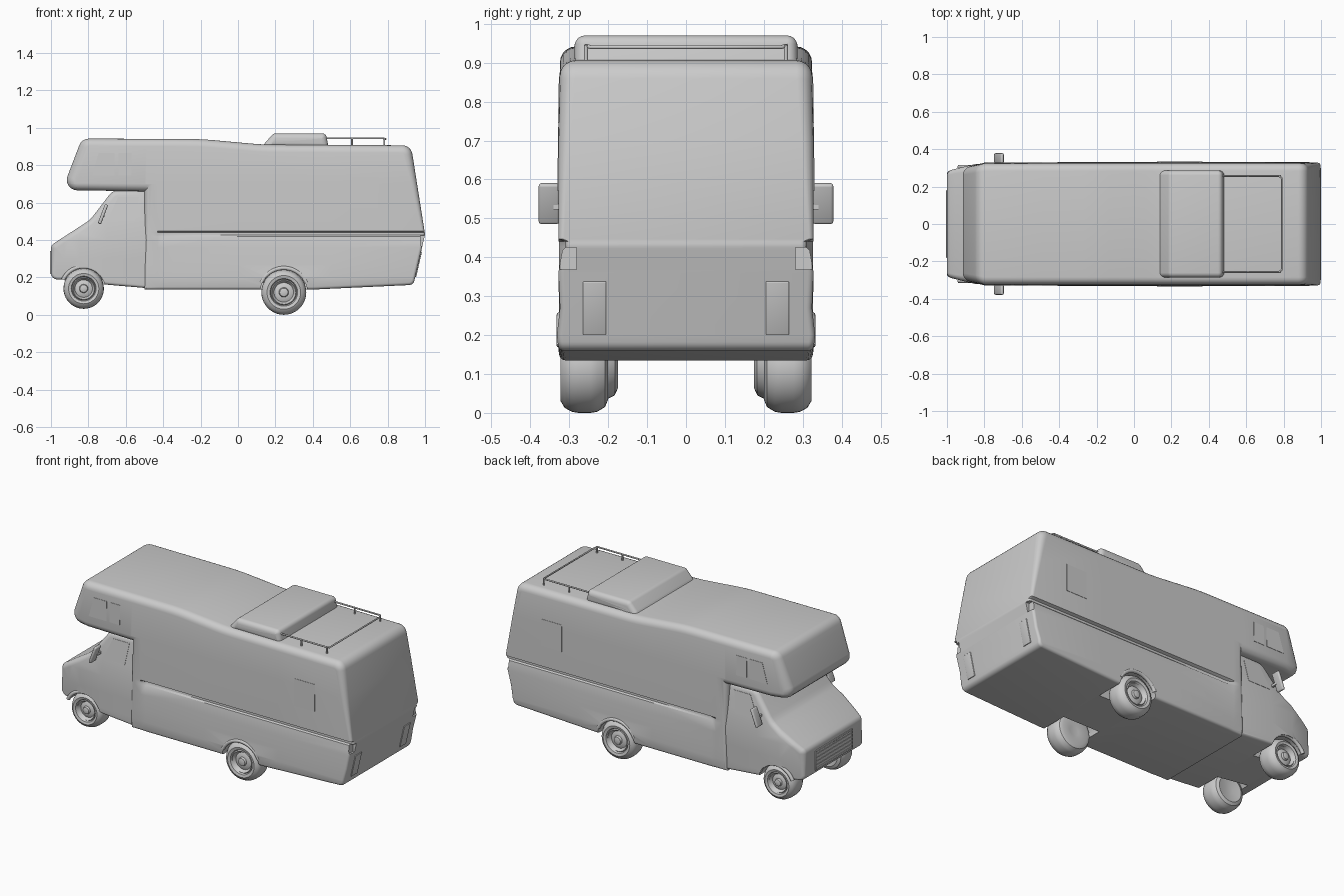
import bpy, bmesh, math
from mathutils import Vector, Matrix

if "Cube" in bpy.data.objects:
    bpy.data.objects.remove(bpy.data.objects["Cube"])

grey = bpy.data.materials.new("body_grey")
grey.diffuse_color = (0.6, 0.6, 0.6, 1)
grey.use_nodes = True
grey.node_tree.nodes["Principled BSDF"].inputs["Base Color"].default_value = grey.diffuse_color


def finish(name, bm):
    bmesh.ops.recalc_face_normals(bm, faces=bm.faces[:])
    me = bpy.data.meshes.new(name)
    bm.to_mesh(me)
    bm.free()
    me.materials.append(grey)
    ob = bpy.data.objects.new(name, me)
    bpy.context.collection.objects.link(ob)
    return ob


def rounded(prof):
    """Turn (x, z, radius) corners into a smooth closed outline."""
    out = []
    for i, (x, z, r) in enumerate(prof):
        p = Vector((x, z))
        a = (Vector(prof[i - 1][:2]) - p).normalized()
        c = (Vector(prof[(i + 1) % len(prof)][:2]) - p).normalized()
        turn = math.pi - a.angle(c)
        if r == 0 or turn < 0.01:
            out.append(p)
            continue
        t = r * math.tan(turn / 2)
        p0, p1 = p + a * t, p + c * t
        mid = p + (a + c).normalized() * (r / math.cos(turn / 2))
        n = 7 if turn > 0.6 else 4
        a0 = p0 - mid
        ang = a0.angle_signed(p1 - mid)
        for k in range(n):
            out.append(mid + Matrix.Rotation(-ang * k / (n - 1), 2) @ a0)
    return out


def solid(name, prof, bev, warp, xcuts=(), zcuts=()):
    """Clockwise side profile, rounded towards both flanks; warp gives the half width."""
    pts = rounded(prof)
    n, steps = len(pts), 5
    norms = []
    for i, p in enumerate(pts):
        d0, d1 = (p - pts[i - 1]).normalized(), (pts[(i + 1) % n] - p).normalized()
        n0, n1 = Vector((d0.y, -d0.x)), Vector((d1.y, -d1.x))
        m = n0 + n1
        norms.append(m * (2 / m.length_squared))
    bm = bmesh.new()
    rings = []
    for s in (-1, 1):
        side = []
        for k in range(steps + 1):
            t = math.pi / 2 * k / steps
            ring = []
            for p, m in zip(pts, norms):
                b = bev(p.y)
                q = p + m * b * (1 - math.cos(t))
                ring.append(bm.verts.new((q.x, s * (1 - (b - b * math.sin(t)) / 0.325), q.y)))
            side.append(ring)
        rings += side[::-1] if s < 0 else side
    for r0, r1 in zip(rings, rings[1:]):
        for i in range(n):
            j = (i + 1) % n
            bm.faces.new((r0[i], r0[j], r1[j], r1[i]))
    bm.faces.new(rings[0])
    bm.faces.new(rings[-1])
    for axis, cuts in ((0, xcuts), (2, zcuts)):
        for c in cuts:
            co, no = Vector((0, 0, 0)), Vector((0, 0, 0))
            co[axis], no[axis] = c, 1
            bmesh.ops.bisect_plane(bm, geom=bm.verts[:] + bm.edges[:] + bm.faces[:],
                                   plane_co=co, plane_no=no)
    for v in bm.verts:
        v.co.y *= warp(v.co.x, v.co.z)
    return finish(name, bm)


def lerp(table, v):
    if v <= table[0][0]:
        return table[0][1]
    for (a, fa), (b, fb) in zip(table, table[1:]):
        if v <= b:
            return fa + (fb - fa) * (v - a) / (b - a)
    return table[-1][1]


def box(name, loc, size, rot_y=0.0, bevel=0.0):
    bm = bmesh.new()
    bmesh.ops.create_cube(bm, size=1)
    bmesh.ops.scale(bm, vec=size, verts=bm.verts)
    if bevel:
        bmesh.ops.bevel(bm, geom=bm.edges[:], offset=bevel, segments=3, profile=0.5, affect='EDGES')
    bmesh.ops.transform(bm, matrix=Matrix.Translation(loc) @ Matrix.Rotation(rot_y, 4, 'Y'), verts=bm.verts)
    return finish(name, bm)


def lathe(name, prof, x, z, sign, n=40):
    """Spin (radius, y) points round a cross axle."""
    bm = bmesh.new()
    rings = [[bm.verts.new((x + r * math.cos(2 * math.pi * i / n), sign * y,
                            z + r * math.sin(2 * math.pi * i / n))) for i in range(n)] for r, y in prof]
    for a, b in zip(rings, rings[1:]):
        for i in range(n):
            bm.faces.new((a[i], a[(i + 1) % n], b[(i + 1) % n], b[i]))
    bm.faces.new(rings[0])
    bm.faces.new(rings[-1])
    return finish(name, bm)


def tube(name, pts, r):
    cu = bpy.data.curves.new(name, 'CURVE')
    cu.dimensions, cu.bevel_depth, cu.bevel_resolution, cu.use_fill_caps = '3D', r, 3, True
    sp = cu.splines.new('POLY')
    sp.points.add(len(pts) - 1)
    for p, co in zip(sp.points, pts):
        p.co = (*co, 1)
    cu.materials.append(grey)
    bpy.context.collection.objects.link(bpy.data.objects.new(name, cu))


def panel(name, pts, width):
    """Thin plate lying on both flanks."""
    for s in (-1, 1):
        bm = bmesh.new()
        lo = [bm.verts.new((x, s * (width(x, z) - 0.003), z)) for x, z in pts]
        hi = [bm.verts.new((x, s * (width(x, z) + 0.002), z)) for x, z in pts]
        bm.faces.new(lo)
        bm.faces.new(hi)
        for i in range(len(pts)):
            j = (i + 1) % len(pts)
            bm.faces.new((lo[i], lo[j], hi[j], hi[i]))
        finish(name, bm)


def cut(ob, cutter):
    mod = ob.modifiers.new("cut", 'BOOLEAN')
    mod.operation, mod.object, mod.solver = 'DIFFERENCE', cutter, 'EXACT'
    bpy.context.view_layer.objects.active = ob
    bpy.ops.object.modifier_apply(modifier=mod.name)
    bpy.data.objects.remove(cutter)


# Coach with over-cab bunk, side groove and flared skirt
SKIRT = [(.13, .324), (.2, .332), (.27, .324), (.36, .328), (.418, .318), (.426, .310),
         (.44, .310), (.447, .328), (.7, .328), (.95, .323)]


def coach_w(x, z):
    plain = lerp([(.13, .322), (.2, .326), (.7, .328), (.95, .323)], z)
    f = min(1, max(0, (x + .43) / .03))
    return plain + (lerp(SKIRT, z) - plain) * f - .03 * max(0, (-.80 - x) / .12)


coach = solid("coach_body", [
    (-.94, .667, .055), (-.835, .942, .055), (-.2, .94, 1.5), (.13, .91, 1.5), (.925, .906, .055),
    (1.0, .43, .03), (.938, .16, .03), (.4, .135, 0), (-.5, .135, 0), (-.5, .66, 0)],
    lambda z: .04 if z > .6 else .015, coach_w,
    (-.86, -.80, -.49, -.43, -.40, 0, .5), (.2, .27, .36, .418, .426, .44, .447, .7))


# Cab with sloping bonnet and windscreen
def cab_w(x, z):
    return lerp([(.15, .315), (.4, .32), (.67, .285)], z) - .035 * max(0, (-.85 - x) / .15)


cab = solid("cab_body", [
    (-1.0, .19, .035), (-1.0, .372, .035), (-.79, .508, .15), (-.67, .665, .06),
    (-.42, .665, 0), (-.42, .137, 0), (-.69, .16, 0), (-.92, .188, 0)],
    lambda z: .028 if z > .25 else .015, cab_w, (-.93, -.85, -.7), (.2, .3, .4, .5, .58))

# Wheels, wheel wells and arch lips
for name, x, z, r, yi, yo, body, lip in (("front", -.825, .14, .108, .175, .30, cab, .305),
                                         ("rear", .245, .12, .12, .20, .322, coach, .322)):
    k = r / .12
    prof = [(.03 * k, yi + .01), (.085 * k, yi), (.105 * k, yi + .008), (.117 * k, yi + .028), (r, yi + .045),
            (r, yo - .045), (.117 * k, yo - .028), (.107 * k, yo - .01), (.09 * k, yo), (.074 * k, yo - .004),
            (.069 * k, yo - .014), (.064 * k, yo - .008), (.052 * k, yo - .026), (.034 * k, yo - .018),
            (.026 * k, yo - .018), (.022 * k, yo - .006), (.012 * k, yo - .003)]
    for s in (-1, 1):
        lathe(name + "_wheel", prof, x, z, s)
        cut(body, lathe("well_cutter", [(r + .006, .15), (r + .006, .4)], x, z, s))
        arc = [math.radians(a) for a in range(24, 157, 6)]
        tube(name + "_arch_lip", [(x + (r + .012) * math.cos(a), s * lip, z + (r + .01) * math.sin(a))
                                  for a in arc], .011)

# Recessed corner lamps and lower tail lamps at the rear
slope = math.atan2(.062, .27)
for s in (-1, 1):
    cut(coach, box("notch_cutter", (1.0, s * .303, .397), (.05, .042, .056)))
    box("tail_lamp", (.962, s * .235, .27), (.012, .06, .14), slope, .003)

# Roof pod
solid("roof_pod", [(.125, .89, 0), (.145, .92, .03), (.19, .97, .03), (.47, .97, .025), (.485, .89, 0)],
      lambda z: .03, lambda x, z: .287)

# Roof rack rails and posts
tube("rack_rail", [(.47, -.257, .944), (.775, -.257, .944), (.79, -.245, .94),
                   (.79, .245, .94), (.775, .257, .944), (.47, .257, .944)], .005)
for s in (-1, 1):
    for x in (.61, .782):
        tube("rack_post", [(x, s * .257, .9), (x, s * .257, .946)], .005)

# Door mirrors
for s in (-1, 1):
    box("door_mirror", (-.722, s * .352, .538), (.018, .053, .11), .36, .007)
    box("mirror_arm", (-.72, s * .31, .53), (.012, .06, .014))

# Windows
panel("bunk_window", [(-.78, .745), (-.66, .745), (-.66, .865), (-.745, .865)], coach_w)
panel("bunk_window", [(-.64, .745), (-.57, .745), (-.57, .865), (-.64, .865)], coach_w)
panel("rear_window", [(.61, .57), (.75, .57), (.75, .735), (.61, .735)], coach_w)
panel("cab_window", [(-.70, .50), (-.55, .50), (-.53, .63), (-.64, .63)], cab_w)

# Grille frame and slats
for z in (.225, .335):
    box("grille_frame", (-.999, 0, z), (.012, .36, .012), 0, .003)
for s in (-1, 1):
    box("grille_frame", (-.999, s * .175, .28), (.012, .012, .11), 0, .003)
for i in range(4):
    box("grille_slat", (-.998, 0, .247 + .022 * i), (.01, .34, .008))

# Smooth shading with crisp edges
bpy.ops.object.select_all(action='DESELECT')
for ob in bpy.context.collection.objects:
    if ob.type == 'MESH':
        ob.select_set(True)
        bpy.context.view_layer.objects.active = ob
bpy.ops.object.shade_smooth_by_angle(angle=math.radians(35))
